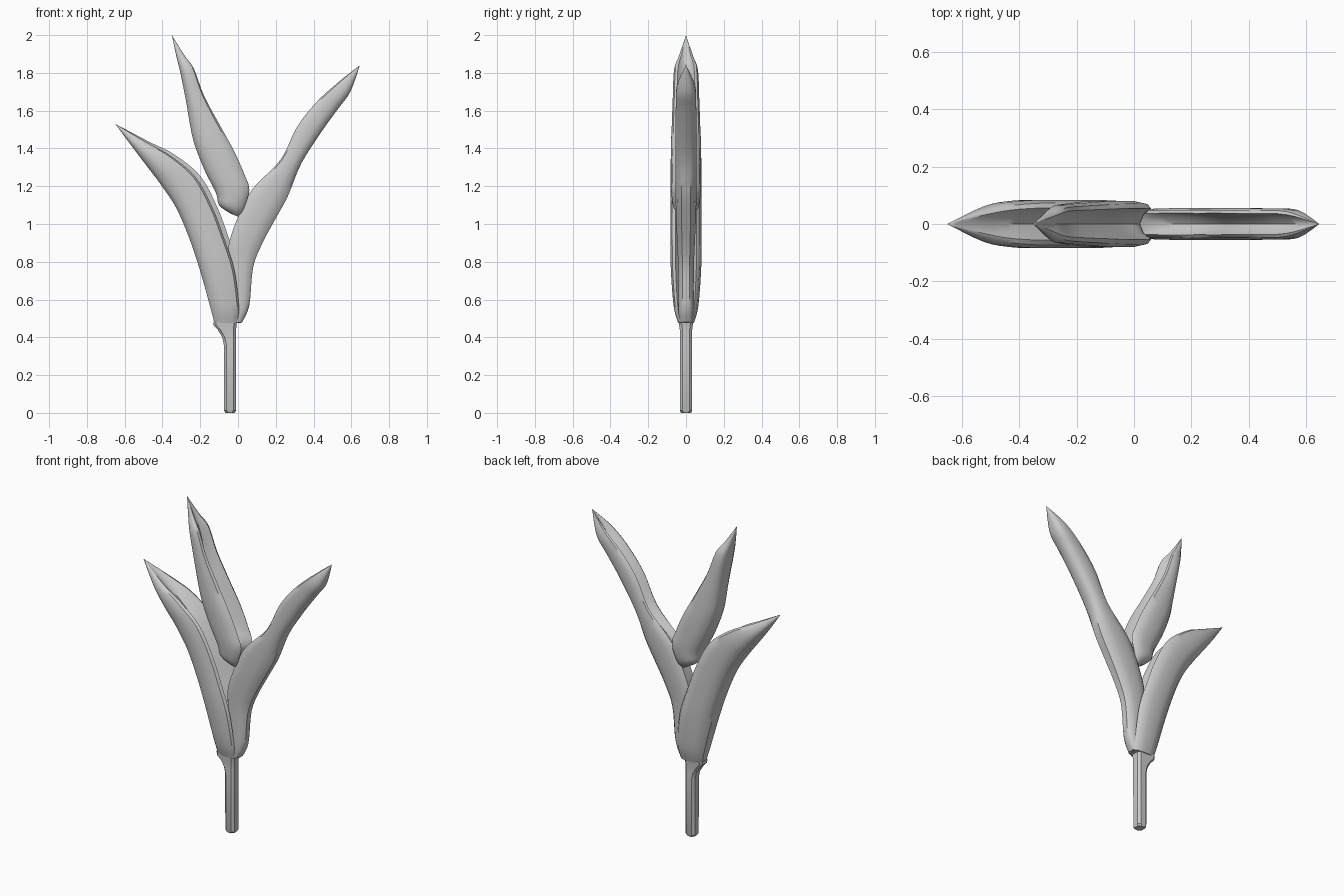
import bpy, bmesh
from mathutils import Vector


def loft(name, rings, angle=0.7):
    # skin a list of equal-length point rings into one closed, smooth object
    bm = bmesh.new()
    vr = [[bm.verts.new(p) for p in r] for r in rings]
    n = len(rings[0])
    for a, b in zip(vr, vr[1:]):
        for i in range(n):
            j = (i + 1) % n
            bm.faces.new((a[i], a[j], b[j], b[i]))
    bm.faces.new(vr[0][::-1])
    bm.faces.new(vr[-1])
    bmesh.ops.remove_doubles(bm, verts=bm.verts, dist=0.0005)
    bmesh.ops.recalc_face_normals(bm, faces=bm.faces)
    me = bpy.data.meshes.new(name)
    bm.to_mesh(me)
    bm.free()
    ob = bpy.data.objects.new(name, me)
    bpy.context.collection.objects.link(ob)
    bpy.context.view_layer.objects.active = ob
    bpy.ops.object.select_all(action='DESELECT')
    ob.select_set(True)
    bpy.ops.object.shade_smooth_by_angle(angle=angle)
    return ob


def smooth_rows(rows, steps=4):
    # Catmull-Rom interpolation of whole station rows
    v = [Vector(r) for r in rows]
    out = []
    for i in range(len(v) - 1):
        a, b, c, d = v[max(i - 1, 0)], v[i], v[i + 1], v[min(i + 2, len(v) - 1)]
        for k in range(steps):
            t = k / steps
            out.append(0.5 * (2 * b + (c - a) * t + (2 * a - 5 * b + 4 * c - d) * t * t
                              + (3 * b - a - 3 * c + d) * t ** 3))
    return out + [v[-1]]


def leaf(name, rows, drop=0.0):
    # row: keel x, keel z, rim x, rim z, half width, groove depth
    rings = []
    for ox, oz, ix, iz, w, g in smooth_rows(rows):
        w = max(w, 0)
        half = [(0, .45), (.12, .8), (.35, 1), (.7, 1), (.93, .88), (1, .68),
                (1 - g * .65, .4)]
        sec = [(t, y) for t, y in half] + [(1 - g, 0)]
        sec += [(t * (1 - drop * t), -y) for t, y in reversed(half)]
        rings.append([(ox + (ix - ox) * t, y * w, oz + (iz - oz) * t) for t, y in sec])
    return loft(name, rings)


# left leaf, wrapping the base, front rim a little lower than the back rim
leaf("left_leaf", [
    (-.125, .475, .015, .475, .042, .05), (-.147, .56, .025, .57, .065, .2),
    (-.20, .75, .005, .76, .08, .4), (-.26, .93, -.05, .93, .083, .45),
    (-.33, 1.09, -.11, 1.09, .083, .45), (-.41, 1.21, -.20, 1.255, .083, .45),
    (-.47, 1.29, -.34, 1.37, .081, .4), (-.55, 1.395, -.47, 1.435, .062, .3),
    (-.65, 1.53, -.65, 1.53, 0, 0)], drop=0.12)

# middle leaf, opening to the right
leaf("middle_leaf", [
    (-.04, 1.055, .01, 1.035, .03, .05), (-.10, 1.10, .03, 1.08, .065, .1),
    (-.117, 1.165, .06, 1.18, .078, .25), (-.175, 1.28, .035, 1.26, .08, .4),
    (-.23, 1.42, -.02, 1.385, .08, .45), (-.255, 1.53, -.10, 1.53, .075, .45),
    (-.275, 1.65, -.18, 1.68, .07, .45), (-.305, 1.80, -.235, 1.825, .063, .4),
    (-.327, 1.89, -.285, 1.895, .036, .3), (-.35, 2.0, -.35, 2.0, 0, 0)])

# right leaf, which also forms the main shoot
leaf("right_leaf", [
    (.022, .48, -.04, .475, .036, 0), (.06, .57, -.04, .57, .04, 0),
    (.08, .77, -.05, .80, .042, 0), (.13, .90, -.045, .91, .047, 0),
    (.20, 1.03, .01, 1.06, .053, .02), (.265, 1.15, .08, 1.19, .055, .15),
    (.335, 1.32, .225, 1.34, .055, .4), (.44, 1.485, .31, 1.51, .055, .4),
    (.53, 1.61, .41, 1.64, .054, .4), (.595, 1.70, .53, 1.75, .048, .35),
    (.645, 1.84, .645, 1.84, 0, 0)])

# stem: chamfered bar flaring left into the left leaf
stem = []
for z, x0, x1, y in [(0, -.066, -.018, .026), (.012, -.074, -.011, .033),
                     (.36, -.075, -.010, .033), (.40, -.083, -.010, .033),
                     (.44, -.107, -.010, .033), (.465, -.13, -.008, .036),
                     (.485, -.13, -.005, .038)]:
    c = .014
    stem.append([(x0 + c, -y, z), (x1 - c, -y, z), (x1, -y + c, z), (x1, y - c, z),
                 (x1 - c, y, z), (x0 + c, y, z), (x0, y - c, z), (x0, -y + c, z)])
loft("stem", stem, 0.6)
